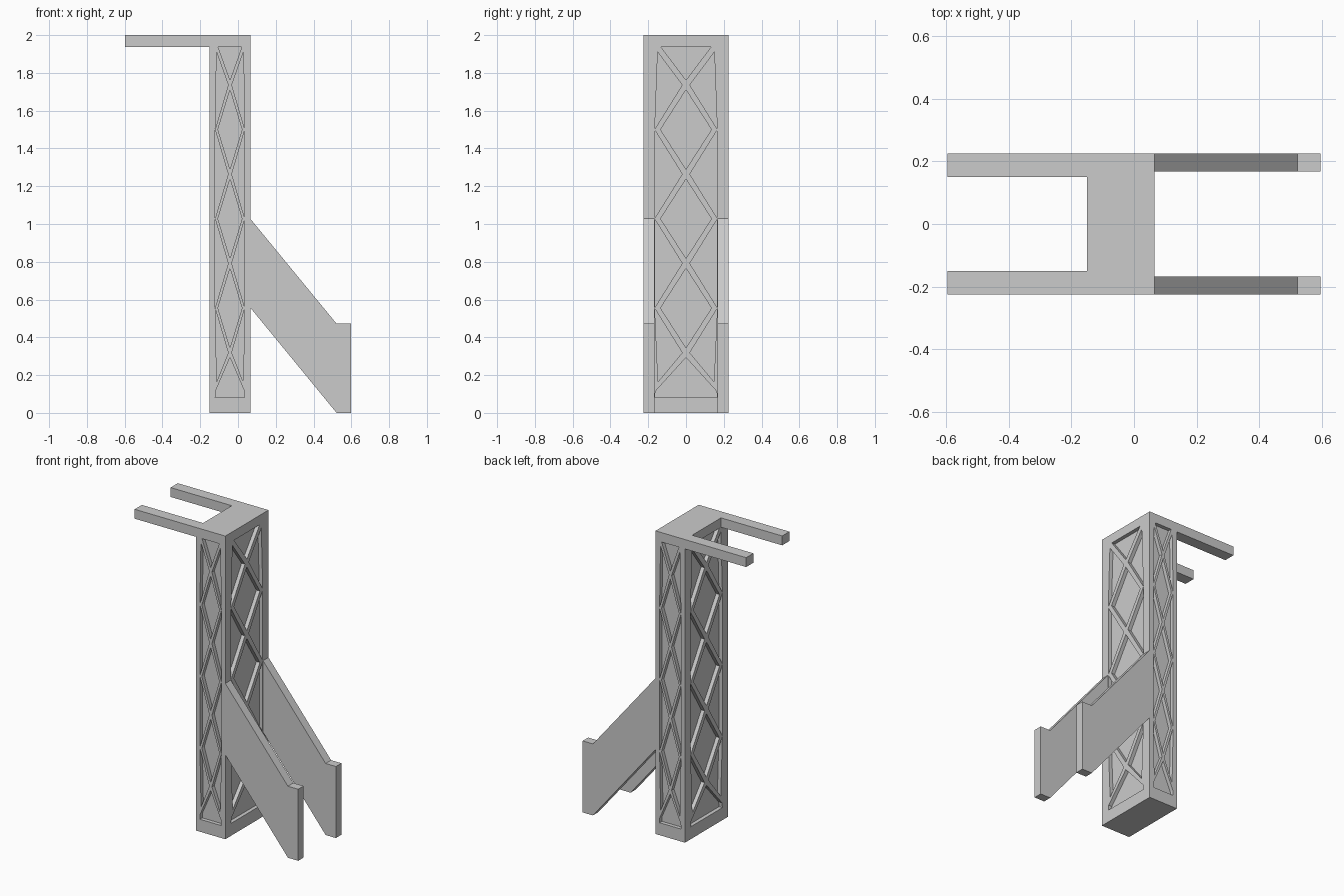
import bpy, bmesh
from mathutils import Matrix, Vector

if "Cube" in bpy.data.objects:
    bpy.data.objects.remove(bpy.data.objects["Cube"])

X0, X1, HALF_Y, H = -0.15, 0.065, 0.225, 2.0
CX = (X0 + X1) / 2
DEPTH = 0.025


def add_prism(bm, pts, to3d, a, b):
    """Extrude a 2D outline between offsets a and b."""
    lo = [bm.verts.new(to3d(u, v, a)) for u, v in pts]
    hi = [bm.verts.new(to3d(u, v, b)) for u, v in pts]
    n = len(pts)
    bm.faces.new(lo)
    bm.faces.new(hi[::-1])
    for i in range(n):
        bm.faces.new((lo[i], hi[i], hi[(i + 1) % n], lo[(i + 1) % n]))


def finish(bm, name):
    bmesh.ops.recalc_face_normals(bm, faces=bm.faces)
    me = bpy.data.meshes.new(name)
    bm.to_mesh(me)
    bm.free()
    ob = bpy.data.objects.new(name, me)
    bpy.context.collection.objects.link(ob)
    return ob


def prism(name, pts, to3d, a, b):
    bm = bmesh.new()
    add_prism(bm, pts, to3d, a, b)
    return finish(bm, name)


def xz(u, v, d):
    return Vector((u, d, v))


def xy(u, v, d):
    return Vector((u, v, d))


def lattice_pockets(w):
    """Outlines of the recesses left between the crossed braces."""
    k = w / 0.165
    joints = [0.082, 0.555, 1.028, 1.5, 1.972]
    mids = [(a + b) / 2 for a, b in zip(joints, joints[1:])]
    shapes = [
        [(-w, 0.082), (w, 0.082), (w * 0.98, 0.115), (0, 0.293), (-w * 0.98, 0.115)],
        [(-0.133 * k, 1.938), (0, 1.762), (0.133 * k, 1.938)],
    ]
    # Diamonds on the centre line
    for z in joints[1:4]:
        shapes.append([(0, z - 0.21), (0.135 * k, z), (0, z + 0.21), (-0.135 * k, z)])
    # Triangles along both edges
    for i, m in enumerate(mids):
        lo = (0.148 * k, 0.165) if i == 0 else (w, joints[i] + 0.003)
        hi = (0.15 * k, 1.91) if i == 3 else (w, joints[i + 1] - 0.003)
        for s in (-1, 1):
            shapes.append([(s * lo[0], lo[1]), (s * hi[0], hi[1]), (s * 0.02 * k, m)])
    return shapes


# Tower with braced recesses on all four sides
tower = prism("tower", [(X0, -HALF_Y), (X1, -HALF_Y), (X1, HALF_Y), (X0, HALF_Y)], xy, 0, H)
bm = bmesh.new()
for s in (-1, 1):
    for shape in lattice_pockets(0.078):
        add_prism(bm, shape, lambda u, v, d: Vector((CX + u, s * d, v)),
                  HALF_Y - DEPTH, HALF_Y + 0.05)
    half_x = (X1 - X0) / 2
    for shape in lattice_pockets(0.165):
        add_prism(bm, shape, lambda u, v, d: Vector((CX + s * d, u, v)),
                  half_x - DEPTH, half_x + 0.05)
cutter = finish(bm, "recess_cutter")
cutter.hide_render = True
mod = tower.modifiers.new("recesses", "BOOLEAN")
mod.operation = "DIFFERENCE"
mod.solver = "EXACT"
mod.object = cutter
bpy.context.view_layer.objects.active = tower
bpy.ops.object.modifier_apply(modifier=mod.name)
bpy.data.objects.remove(cutter)

# Top arms and slanted leg plates, one on each side
arm = [(-0.597, 1.938), (X0, 1.938), (X0, H), (-0.597, H)]
leg = [(X1, 1.028), (X1, 0.557), (0.522, 0), (0.597, 0), (0.597, 0.472), (0.522, 0.472)]
for s, side in ((-1, "front"), (1, "back")):
    prism(side + "_top_arm", arm, xz, s * 0.15, s * HALF_Y)
    prism(side + "_leg_plate", leg, xz, s * 0.168, s * HALF_Y)
